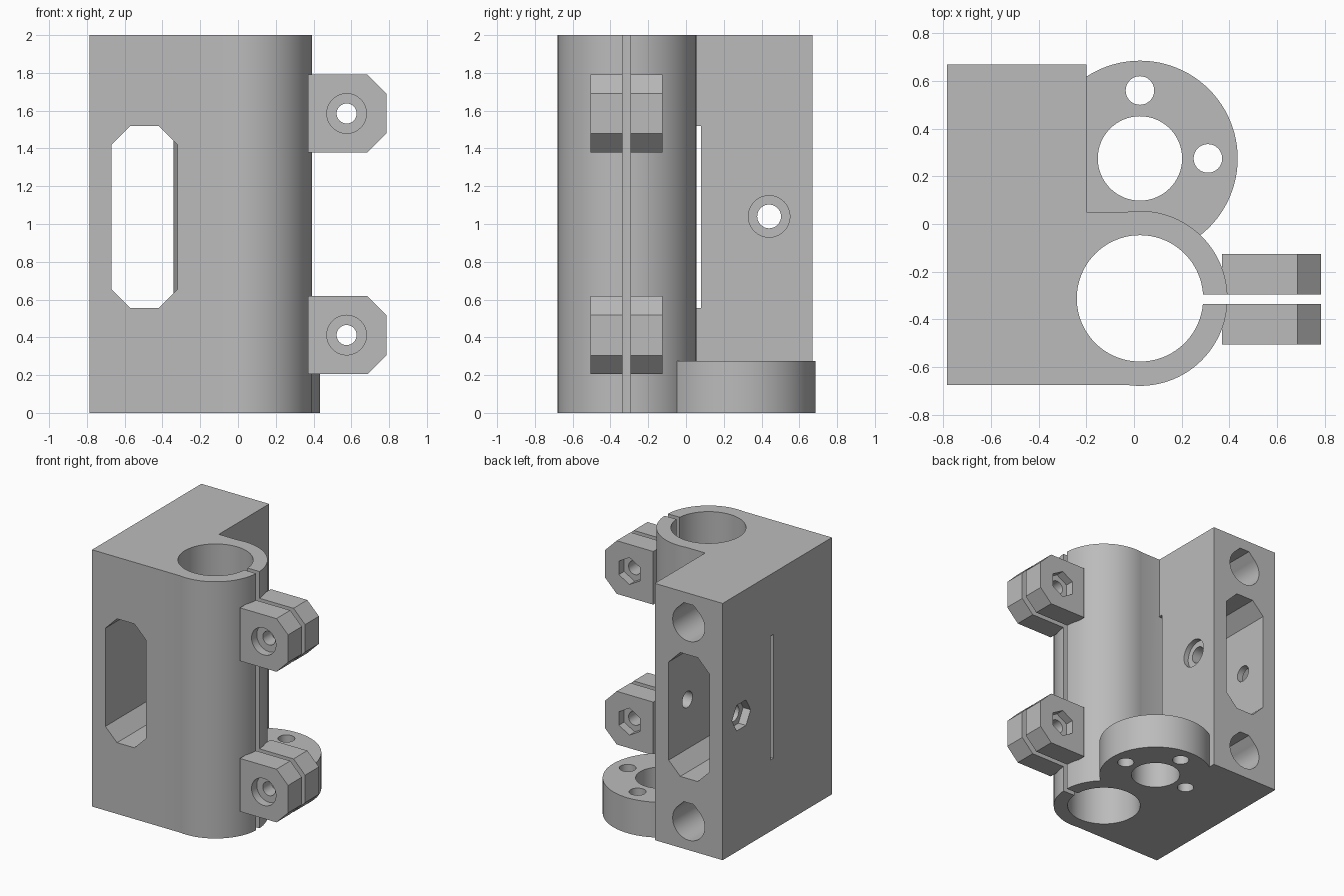
import bpy, bmesh
from math import cos, sin, pi, radians

if "Cube" in bpy.data.objects:
    bpy.data.objects.remove(bpy.data.objects["Cube"])

grey = bpy.data.materials.new("light grey plastic")
grey.use_nodes = True
COLOUR = (0.5, 0.5, 0.5, 1)
grey.diffuse_color = COLOUR
grey.node_tree.nodes["Principled BSDF"].inputs["Base Color"].default_value = COLOUR


def prism(name, outline, axis, lo, hi):
    """Extrude a 2D outline along an axis (X: y,z  Y: x,z  Z: x,y)."""
    place = {"X": lambda u, v, w: (w, u, v),
             "Y": lambda u, v, w: (u, w, v),
             "Z": lambda u, v, w: (u, v, w)}[axis]
    bm = bmesh.new()
    ends = [[bm.verts.new(place(u, v, w)) for u, v in outline] for w in (lo, hi)]
    n = len(outline)
    bm.faces.new(ends[0])
    bm.faces.new(ends[1])
    for i in range(n):
        j = (i + 1) % n
        bm.faces.new((ends[0][i], ends[0][j], ends[1][j], ends[1][i]))
    bmesh.ops.recalc_face_normals(bm, faces=bm.faces)
    mesh = bpy.data.meshes.new(name)
    bm.to_mesh(mesh)
    bm.free()
    mesh.materials.append(grey)
    obj = bpy.data.objects.new(name, mesh)
    bpy.context.collection.objects.link(obj)
    return obj


def rect(u0, u1, v0, v1):
    return [(u0, v0), (u1, v0), (u1, v1), (u0, v1)]


def ring(u, v, r, n=64, turn=0):
    return [(u + r * cos(radians(turn) + 2 * pi * i / n),
             v + r * sin(radians(turn) + 2 * pi * i / n)) for i in range(n)]


def combine(target, other, operation):
    """Apply one boolean and discard the helper solid."""
    other.hide_render = True
    mod = target.modifiers.new("boolean", "BOOLEAN")
    mod.operation, mod.solver, mod.object = operation, "EXACT", other
    bpy.ops.object.select_all(action="DESELECT")
    bpy.context.view_layer.objects.active = target
    target.select_set(True)
    bpy.ops.object.modifier_apply(modifier=mod.name)
    bpy.data.objects.remove(other)


def add(target, *shape):
    combine(target, prism("addition", *shape), "UNION")


def cut(target, *shape):
    combine(target, prism("cutter", *shape), "DIFFERENCE")


TX, TY = 0.025, -0.312      # bearing tube axis
NY = 0.275                  # nut flange axis, same x as the tube
BELT_Z = 1.04

# Rectangular block with the long chamfered belt window
body = prism("carriage_body", rect(-0.785, -0.2, -0.675, 0.67), "Z", 0, 2)
x0, x1, z0, z1, c = -0.67, -0.32, 0.555, 1.52, 0.1
window = [(x0 + c, z0), (x1 - c, z0), (x1, z0 + c), (x1, z1 - c),
          (x1 - c, z1), (x0 + c, z1), (x0, z1 - c), (x0, z0 + c)]
cut(body, window, "Y", -1, 1)

# Bearing tube, its web to the block, and the nut flange
add(body, rect(-0.21, TX, -0.675, 0.05), "Z", 0, 2)
add(body, ring(TX, TY, 0.367, 96), "Z", 0, 2)
add(body, ring(TX, NY, 0.41, 96), "Z", 0, 0.275)

# Clamp ears with chamfered outer corners
EAR_Z = (0.412, 1.585)
for z in EAR_Z:
    h, e = 0.207, 0.785
    ear = [(0.37, z - h), (e - c, z - h), (e, z - h + c),
           (e, z + h - c), (e - c, z + h), (0.37, z + h)]
    add(body, ear, "Y", -0.505, -0.125)

# Bearing bore and clamping slit
cut(body, ring(TX, TY, 0.265, 96), "Z", -1, 3)
cut(body, rect(TX + 0.1, 1, -0.335, -0.295), "Z", -1, 3)

# Ear bolts: through hole, round recess in front, hexagonal recess behind
for z in EAR_Z:
    cut(body, ring(0.575, z, 0.053, 32), "Y", -1, 0.2)
    cut(body, ring(0.575, z, 0.105, 48), "Y", -1, -0.44)
    cut(body, ring(0.575, z, 0.105, 6, 30), "Y", -0.19, 0.2)

# Nut bore and its three screw holes
cut(body, ring(TX, NY, 0.177), "Z", -1, 0.5)
for dx, dy in ((0.285, 0), (0, 0.285), (-0.285, 0)):
    cut(body, ring(TX + dx, NY + dy, 0.06, 32), "Z", -1, 0.32)

# Blind rod sockets from the back, with a truncated peak on top
for z in (0.215, 1.765):
    r = 0.138
    cut(body, ring(-0.492, z, r, 48), "Y", -0.605, 1)
    s = r * 0.707
    peak = [(-0.492 - s, z + s), (-0.492 + s, z + s),
            (-0.492 + 0.042, z + r + 0.014), (-0.492 - 0.042, z + r + 0.014)]
    cut(body, peak, "Y", -0.605, 1)

# Narrow side slit and the cross bolt through the window walls
cut(body, rect(0.045, 0.08, z0, z1), "X", -1, -0.19)
cut(body, ring(0.44, BELT_Z, 0.063, 32), "X", -1, 0)
cut(body, ring(0.44, BELT_Z, 0.11, 48), "X", -0.24, 0)
cut(body, ring(0.44, BELT_Z, 0.115, 6), "X", -1, -0.72)

# Smooth round surfaces, sharp edges elsewhere
bpy.ops.object.select_all(action="DESELECT")
bpy.context.view_layer.objects.active = body
body.select_set(True)
bpy.ops.object.shade_smooth_by_angle(angle=radians(25))
